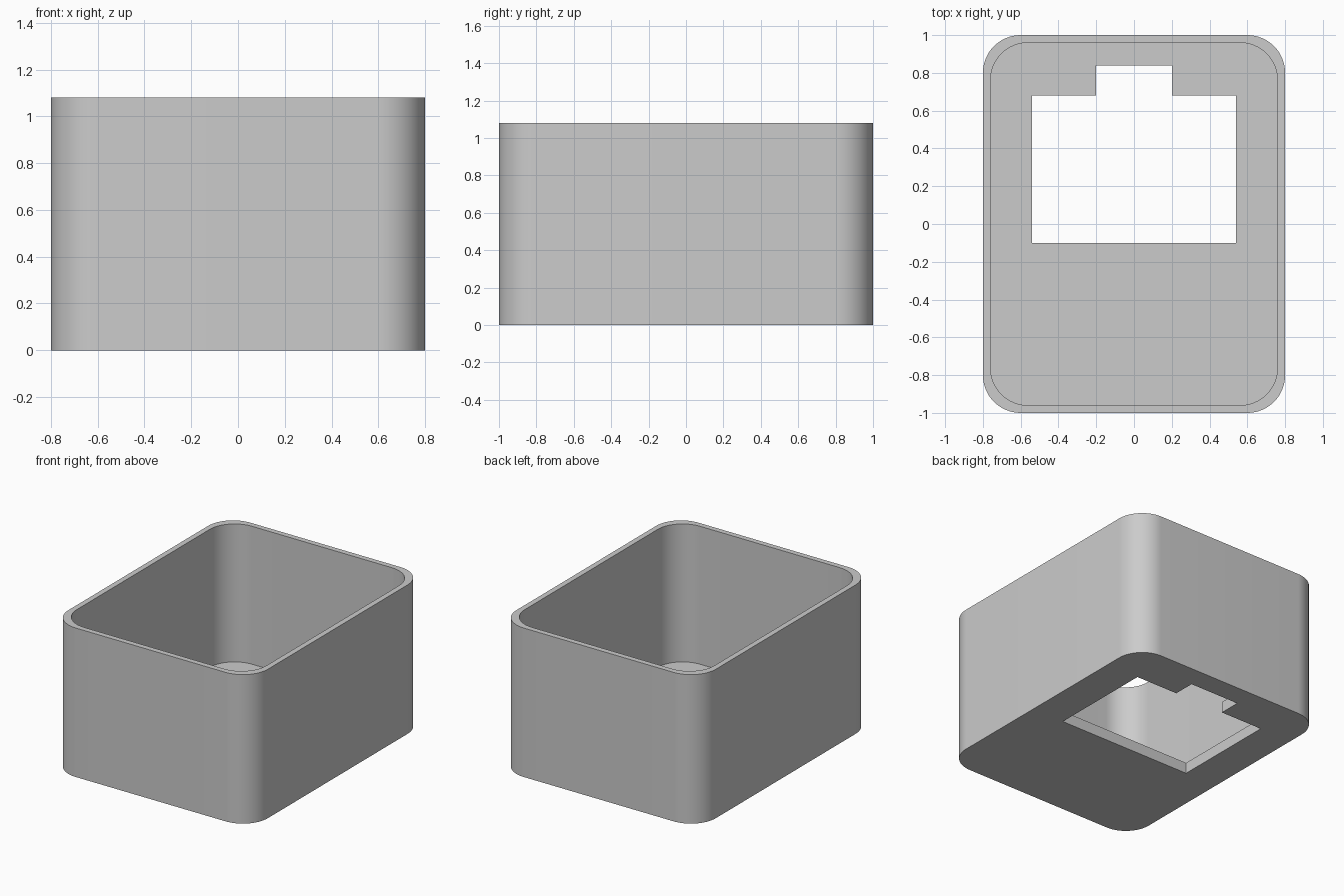
import bpy, bmesh, math

default = bpy.data.objects.get("Cube")
if default:
    bpy.data.objects.remove(default, do_unlink=True)

HEIGHT, FLOOR, WALL, RADIUS = 1.08, 0.08, 0.04, 0.2


def rounded_rect(half_x, half_y, radius, steps=16):
    """Counter-clockwise outline with rounded corners."""
    points = []
    for corner, (sx, sy) in enumerate([(1, 1), (-1, 1), (-1, -1), (1, -1)]):
        for i in range(steps + 1):
            a = (corner + i / steps) * math.pi / 2
            points.append((sx * (half_x - radius) + radius * math.cos(a),
                           sy * (half_y - radius) + radius * math.sin(a)))
    return points


def add_loop(bm, outline, z):
    return [bm.verts.new((x, y, z)) for x, y in outline]


def bridge(bm, a, b):
    for i in range(len(a)):
        j = (i + 1) % len(a)
        bm.faces.new((a[i], a[j], b[j], b[i]))


def fill_between(bm, *loops):
    """Flat face between an outline and the opening inside it."""
    edges = [bm.edges.get((l[i - 1], l[i])) for l in loops for i in range(len(l))]
    bmesh.ops.triangle_fill(bm, use_beauty=True, use_dissolve=False, edges=edges)


# Outlines: outer wall, inner wall, notched floor opening
outer = rounded_rect(0.8, 1.0, RADIUS)
inner = rounded_rect(0.8 - WALL, 1.0 - WALL, RADIUS)
half = [(0.54, -0.1), (0.54, 0.68), (0.2, 0.68), (0.2, 0.84)]
opening = half + [(-x, y) for x, y in reversed(half)]

bm = bmesh.new()
outer_low, outer_top = add_loop(bm, outer, 0), add_loop(bm, outer, HEIGHT)
inner_low, inner_top = add_loop(bm, inner, FLOOR), add_loop(bm, inner, HEIGHT)
hole_low, hole_top = add_loop(bm, opening, 0), add_loop(bm, opening, FLOOR)

# Walls, rim and opening sides
bridge(bm, outer_low, outer_top)
bridge(bm, outer_top, inner_top)
bridge(bm, inner_top, inner_low)
bridge(bm, hole_top, hole_low)

# Underside and inside floor
fill_between(bm, outer_low, hole_low)
fill_between(bm, inner_low, hole_top)
bmesh.ops.recalc_face_normals(bm, faces=bm.faces)

mesh = bpy.data.meshes.new("open_box")
bm.to_mesh(mesh)
bm.free()
box = bpy.data.objects.new("open_box", mesh)
bpy.context.collection.objects.link(box)

# Plain grey material
grey = bpy.data.materials.new("plain_grey")
grey.use_nodes = True
colour = (0.6, 0.6, 0.6, 1)
grey.diffuse_color = colour
grey.node_tree.nodes["Principled BSDF"].inputs["Base Color"].default_value = colour
mesh.materials.append(grey)

# Smooth corners with sharp rims
bpy.ops.object.select_all(action="DESELECT")
box.select_set(True)
bpy.context.view_layer.objects.active = box
bpy.ops.object.shade_smooth_by_angle(angle=math.radians(30))
